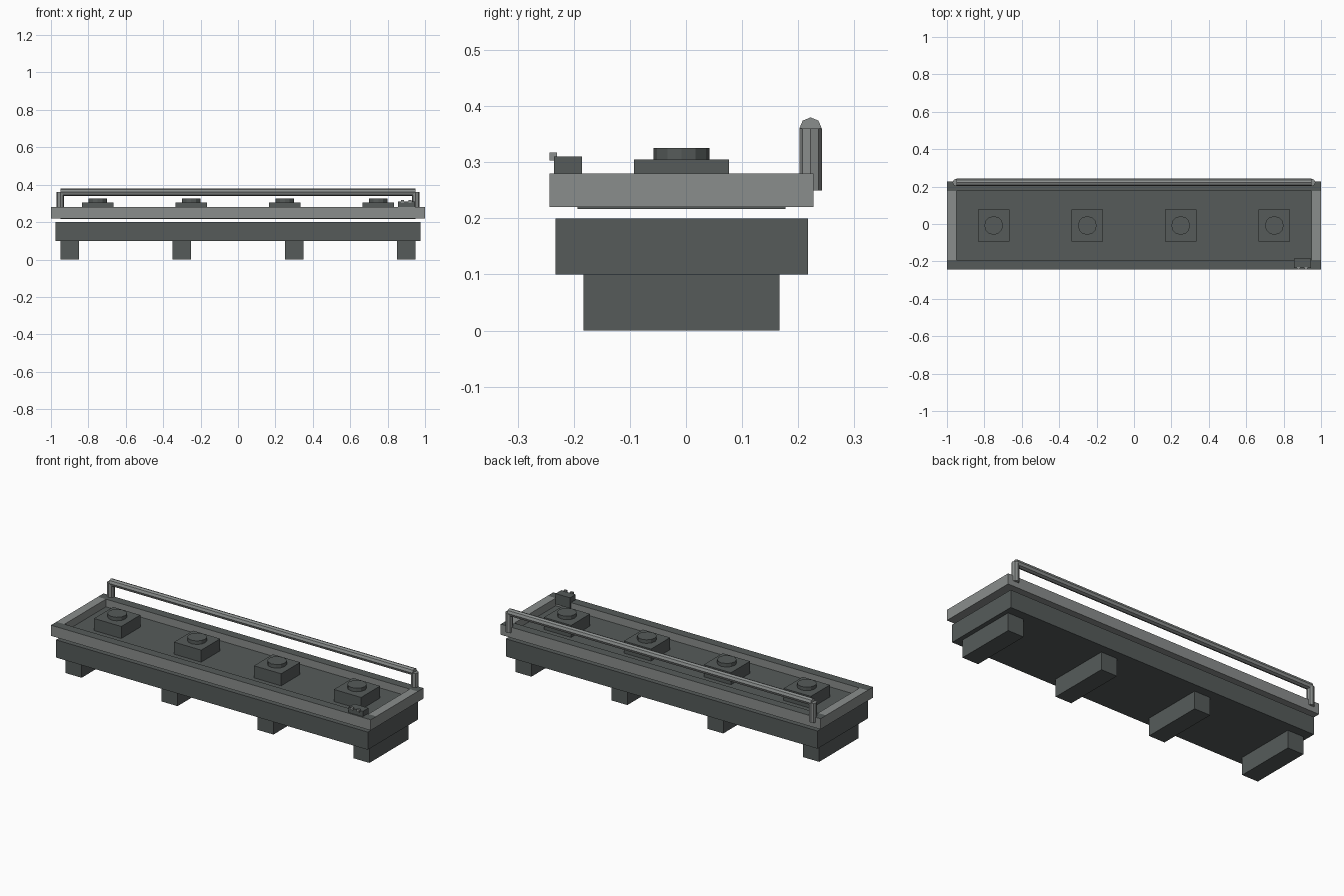
import bpy, math

if "Cube" in bpy.data.objects:
    bpy.data.objects.remove(bpy.data.objects["Cube"])


def material(name, rgb):
    m = bpy.data.materials.new(name)
    m.diffuse_color = (*rgb, 1)
    m.use_nodes = True
    m.node_tree.nodes["Principled BSDF"].inputs["Base Color"].default_value = m.diffuse_color
    return m


DARK = material("dark steel", (0.092, 0.105, 0.102))
LIGHT = material("light steel", (0.255, 0.27, 0.265))
YC = -0.008  # centre line of the deck


def box(name, x, y, z, mat):
    """Box from (min, max) ranges."""
    bpy.ops.mesh.primitive_cube_add(
        size=1, location=[(a + b) / 2 for a, b in (x, y, z)])
    o = bpy.context.object
    o.name = name
    o.scale = [b - a for a, b in (x, y, z)]
    bpy.ops.object.transform_apply(location=False, rotation=False, scale=True)
    o.data.materials.append(mat)
    return o


def cylinder(name, loc, r, depth, sides, mat, rot=(0, 0, 0)):
    bpy.ops.mesh.primitive_cylinder_add(
        vertices=sides, radius=r, depth=depth, location=loc, rotation=rot)
    o = bpy.context.object
    o.name = name
    o.data.materials.append(mat)
    return o


# Base slab and its four feet
box("base", (-0.975, 0.975), (YC - 0.225, YC + 0.225), (0.1, 0.2), DARK)
for x in (-0.9, -0.3, 0.3, 0.9):
    box("foot", (x - 0.05, x + 0.05), (YC - 0.175, YC + 0.175), (0, 0.1), DARK)

# Deck panel inside the frame
box("deck_panel", (-0.95, 0.95), (YC - 0.185, YC + 0.185), (0.217, 0.237), DARK)

# Frame: long bars with dark tops, light end bars
for s in (-1, 1):
    ys = sorted((YC + s * 0.185, YC + s * 0.235))
    bar = box("frame_long_bar", (-1, 1), ys, (0.22, 0.28), LIGHT)
    bar.data.materials.append(DARK)
    for p in bar.data.polygons:
        if p.normal.z > 0.5:
            p.material_index = 1
    xs = sorted((s * 0.95, s * 1.0))
    box("frame_end_bar", xs, (YC - 0.185, YC + 0.185), (0.22, 0.28), LIGHT)

# Four raised blocks with round caps
for x in (-0.75, -0.25, 0.25, 0.75):
    box("block", (x - 0.085, x + 0.085), (YC - 0.085, YC + 0.085),
        (0.235, 0.305), DARK)
    cylinder("block_cap", (x, YC, 0.31), 0.05, 0.03, 12, DARK)

# Rear hand rail on two posts
cylinder("rail", (0, 0.222, 0.36), 0.02, 1.9, 8, LIGHT, (0, math.pi / 2, 0))
for x in (-0.95, 0.95):
    cylinder("rail_post", (x, 0.222, 0.305), 0.02, 0.11, 8, LIGHT)

# Small control box with two buttons on the front right
box("control_box", (0.855, 0.945), (-0.235, -0.185), (0.25, 0.31), DARK)
for x in (0.88, 0.92):
    box("button", (x - 0.008, x + 0.008), (-0.243, -0.23), (0.303, 0.317), LIGHT)
